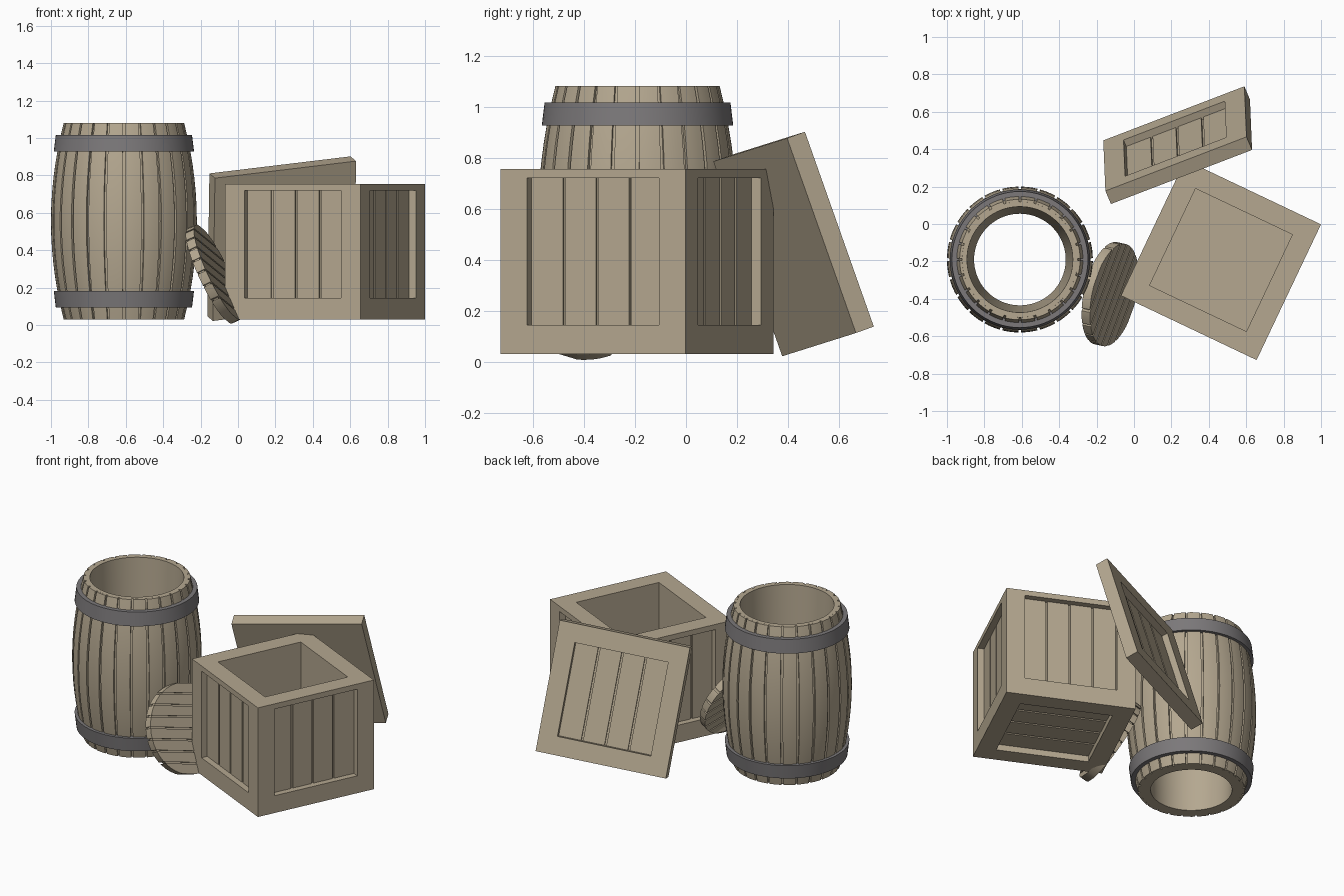
import bpy, bmesh, math
from mathutils import Matrix, Vector

cube = bpy.data.objects.get("Cube")
if cube:
    bpy.data.objects.remove(cube, do_unlink=True)


def material(name, rgb):
    m = bpy.data.materials.new(name)
    m.use_nodes = True
    col = (*rgb, 1)
    m.diffuse_color = col
    m.node_tree.nodes["Principled BSDF"].inputs["Base Color"].default_value = col
    return m


WOOD = material("weathered wood", (0.46, 0.39, 0.28))
IRON = material("grey iron", (0.20, 0.19, 0.195))


def finish(bm, name, mat, matrix=Matrix(), smooth=False):
    bmesh.ops.recalc_face_normals(bm, faces=bm.faces)
    mesh = bpy.data.meshes.new(name)
    bm.to_mesh(mesh)
    bm.free()
    mesh.materials.append(mat)
    ob = bpy.data.objects.new(name, mesh)
    bpy.context.collection.objects.link(ob)
    ob.matrix_world = matrix
    if smooth:
        bpy.ops.object.select_all(action="DESELECT")
        ob.select_set(True)
        bpy.context.view_layer.objects.active = ob
        bpy.ops.object.shade_smooth_by_angle(angle=math.radians(30))
    return ob


def frame(x, y, z, origin):
    """Placement matrix from three axes and an origin."""
    rot = Matrix((x, y, z)).transposed().to_4x4()
    return Matrix.Translation(origin) @ rot


# ---------- barrel ----------
def lathe(bm, profile, a0=0.0, a1=math.tau, steps=72):
    """Revolve a closed (radius, height) outline; partial turns get end caps."""
    full = a1 - a0 > math.tau - 0.001
    rings = []
    for i in range(steps if full else steps + 1):
        a = a0 + (a1 - a0) * i / steps
        rings.append([bm.verts.new((r * math.cos(a), r * math.sin(a), z)) for r, z in profile])
    n = len(profile)
    for i in range(steps):
        p, q = rings[i], rings[(i + 1) % len(rings)]
        for j in range(n):
            k = (j + 1) % n
            bm.faces.new((p[j], q[j], q[k], p[k]))
    if not full:
        bm.faces.new(rings[0])
        bm.faces.new(rings[-1])


BOTTOM, TOP, STAVES, GROOVE = 0.03, 1.08, 24, 0.013
MID, HALF = (BOTTOM + TOP) / 2, (TOP - BOTTOM) / 2
barrel_at = Matrix.Translation((-0.61, -0.19, 0))


def bulge(z):
    return 0.39 - 0.068 * ((z - MID) / HALF) ** 2


heights = [BOTTOM + (TOP - BOTTOM) * i / 14 for i in range(15)]
outer = [(bulge(z), z) for z in heights]
inner = [(r - GROOVE, z) for r, z in outer]

# hollow body, open at both ends
bm = bmesh.new()
lathe(bm, inner + [(0.283, TOP), (0.245, BOTTOM)])
finish(bm, "barrel_body", WOOD, barrel_at, True)

# raised staves with narrow gaps
bm = bmesh.new()
step = math.tau / STAVES
for i in range(STAVES):
    a = (i + 0.5) * step
    lathe(bm, outer + inner[::-1], a - step / 2 + 0.018, a + step / 2 - 0.018, 4)
finish(bm, "barrel_staves", WOOD, barrel_at, True)

# hoops, mirrored about the middle
for name, side in (("lower_hoop", -1), ("upper_hoop", 1)):
    bm = bmesh.new()
    far, near = MID + side * 0.462, MID + side * 0.372
    lathe(bm, [(0.325, far), (0.364, far), (0.375, near), (0.335, near)])
    finish(bm, name, IRON, barrel_at, True)

# ---------- barrel lid ----------
RADIUS, THICK, BOARDS = 0.28, 0.05, 8
normal = Vector((0.885, -0.2, 0.42)).normalized()
grain = Vector((0.34, 0.9, -0.27))
grain = (grain - normal * grain.dot(normal)).normalized()
lid_at = frame(grain, normal.cross(grain), normal, (-0.128, -0.375, 0.272))


def disc(bm, radius, depth):
    bmesh.ops.create_cone(bm, cap_ends=True, segments=48, radius1=radius,
                          radius2=radius, depth=depth)


bm = bmesh.new()
disc(bm, RADIUS - 0.008, THICK - 0.02)
finish(bm, "barrel_lid_core", WOOD, lid_at, True)

width = 2 * RADIUS / BOARDS
for i in range(BOARDS):
    bm = bmesh.new()
    disc(bm, RADIUS, THICK)
    mid = -RADIUS + (i + 0.5) * width
    for s in (-1, 1):
        cut = bmesh.ops.bisect_plane(
            bm, geom=bm.verts[:] + bm.edges[:] + bm.faces[:],
            plane_co=(0, mid + s * (width / 2 - 0.005), 0), plane_no=(0, s, 0), clear_outer=True)
        rim = [e for e in cut["geom_cut"] if isinstance(e, bmesh.types.BMEdge)]
        if rim:
            bmesh.ops.contextual_create(bm, geom=rim)
    finish(bm, f"barrel_lid_board_{i + 1}", WOOD, lid_at, True)


# ---------- crate and crate lid ----------
RAIL, RECESS, BOARD = 0.115, 0.052, 0.012


def block(bm, size):
    bmesh.ops.create_cube(bm, size=1, matrix=Matrix.Diagonal((*size, 1)))
    bm.normal_update()


def face_towards(bm, direction):
    return max(bm.faces, key=lambda f: f.normal.dot(direction) + 0.01 * f.calc_center_median().dot(direction))


def sink(bm, face, depth, raise_top=0.0):
    """Inset a rail around the face, optionally raise its top edge, then push it in."""
    bmesh.ops.inset_individual(bm, faces=[face], thickness=RAIL, use_even_offset=True)
    middle = face.calc_center_median().z
    for v in face.verts:
        if raise_top and v.co.z > middle:
            v.co.z += raise_top
    push = -face.normal.copy() * depth
    new = bmesh.ops.extrude_discrete_faces(bm, faces=[face])["faces"][0]
    bmesh.ops.translate(bm, verts=new.verts[:], vec=push)
    bm.normal_update()
    return new


def board_panel(bm, face, across, count=4, gap=0.012):
    """Lay a row of boards over a sunken face."""
    n = face.normal.copy()
    along = n.cross(across)
    c = face.calc_center_median()
    wide = 2 * max((v.co - c).dot(across) for v in face.verts)
    tall = 2 * max((v.co - c).dot(along) for v in face.verts)
    pitch = wide / count
    for i in range(count):
        pos = c + across * ((i + 0.5) * pitch - wide / 2) + n * (BOARD / 2)
        # outer boards reach the rail, inner ones leave a gap on both sides
        left, right = (0 if i == 0 else gap / 2), (0 if i == count - 1 else gap / 2)
        pos += across * (left - right) / 2
        size = Matrix.Diagonal((pitch - left - right, tall, BOARD, 1))
        bmesh.ops.create_cube(bm, size=1, matrix=frame(across, along, n, pos) @ size)


X, Y, Z = Vector((1, 0, 0)), Vector((0, 1, 0)), Vector((0, 0, 1))

# crate: open top, four sunken sides and a sunken base
crate_at = Matrix.Translation((0.465, -0.1925, 0.3925)) @ Matrix.Rotation(math.radians(-25.4), 4, "Z")
bm, boards = bmesh.new(), bmesh.new()
block(bm, (0.803, 0.803, 0.725))
sink(bm, face_towards(bm, Z), 0.61)
for side, across in ((X, Y), (-X, Y), (Y, X), (-Y, X)):
    board_panel(boards, sink(bm, face_towards(bm, side), RECESS, 0.08), across)
board_panel(boards, sink(bm, face_towards(bm, -Z), RECESS), Y)
finish(bm, "crate_frame", WOOD, crate_at)
finish(boards, "crate_boards", WOOD, crate_at)

# crate lid leaning on the back corner, panel facing outward
u = Vector((0.754, 0.289, 0.091)).normalized()
up = Vector((0.011, -0.27, 0.763))
up = (up - u * up.dot(u)).normalized()
slab_at = frame(u, up.cross(u), up, (0.2335, 0.4215, 0.4616))
bm, boards = bmesh.new(), bmesh.new()
block(bm, (0.813, 0.08, 0.81))
board_panel(boards, sink(bm, face_towards(bm, Y), RECESS), X)
finish(bm, "crate_lid_frame", WOOD, slab_at)
finish(boards, "crate_lid_boards", WOOD, slab_at)
